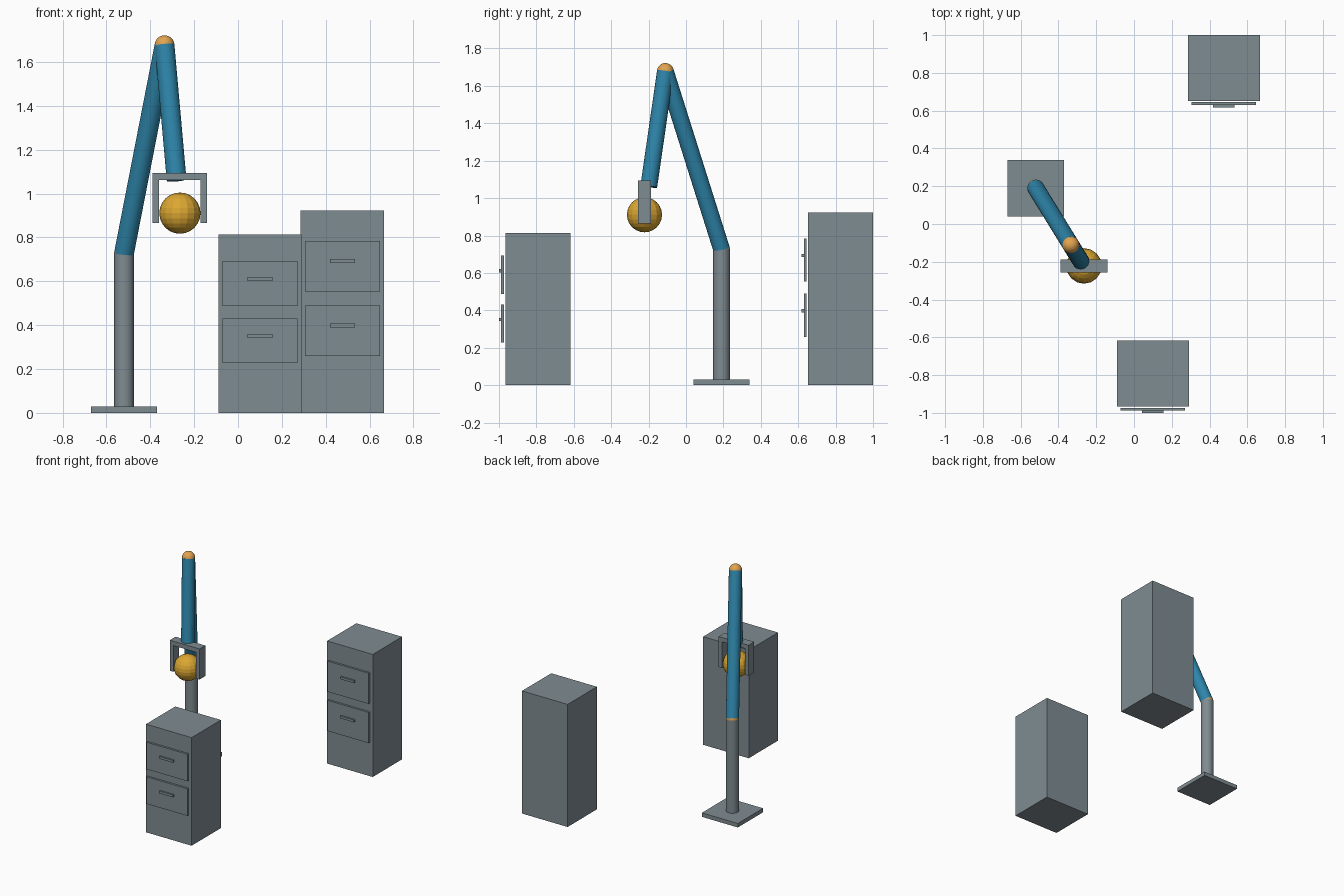
import bpy
from mathutils import Vector

if "Cube" in bpy.data.objects:
    bpy.data.objects.remove(bpy.data.objects["Cube"])


def material(name, rgb):
    m = bpy.data.materials.new(name)
    lin = [c / 12.92 if c <= 0.04045 else ((c + 0.055) / 1.055) ** 2.4
           for c in (v / 255 for v in rgb)]
    m.diffuse_color = (*lin, 1)
    m.use_nodes = True
    m.node_tree.nodes["Principled BSDF"].inputs["Base Color"].default_value = m.diffuse_color
    return m


GREY = material("steel grey", (127, 140, 145))
BLUE = material("arm blue", (46, 134, 171))
ORANGE = material("joint orange", (226, 164, 80))
AMBER = material("ball amber", (220, 167, 50))


def finish(name, mat):
    ob = bpy.context.object
    ob.name = ob.data.name = name
    ob.data.materials.append(mat)
    return ob


def box(name, lo, hi, mat=GREY):
    lo, hi = Vector(lo), Vector(hi)
    bpy.ops.mesh.primitive_cube_add(size=1, location=(lo + hi) / 2)
    ob = finish(name, mat)
    ob.scale = hi - lo
    return ob


def rod(name, a, b, radius, mat):
    a, b = Vector(a), Vector(b)
    d = b - a
    bpy.ops.mesh.primitive_cylinder_add(vertices=32, radius=radius, depth=d.length,
                                        location=(a + b) / 2)
    ob = finish(name, mat)
    ob.rotation_euler = d.to_track_quat('Z', 'Y').to_euler()
    return ob


def ball(name, loc, radius, mat, segments, rings):
    bpy.ops.mesh.primitive_uv_sphere_add(segments=segments, ring_count=rings,
                                         radius=radius, location=loc)
    return finish(name, mat)


# Filing cabinets with two drawers each
def cabinet(name, cx, front, height):
    box(name + "_body", (cx - 0.19, front, 0), (cx + 0.19, front + 0.348, height))
    for label, frac in (("lower", 0.405), ("upper", 0.725)):
        z, hh = frac * height, 0.125 * height
        box(f"{name}_{label}_drawer", (cx - 0.171, front - 0.022, z - hh),
            (cx + 0.171, front - 0.007, z + hh))
        hz = z + 0.026 * height
        box(f"{name}_{label}_handle", (cx - 0.057, front - 0.034, hz - 0.009),
            (cx + 0.057, front - 0.022, hz + 0.009))


cabinet("back_cabinet", 0.476, 0.652, 0.923)
cabinet("front_cabinet", 0.10, -0.966, 0.814)

# Arm stand
R = 0.045
shoulder = (-0.52, 0.19, 0.727)
elbow = (-0.335, -0.11, 1.677)
wrist = (-0.28, -0.199, 1.062)
box("base_plate", (-0.67, 0.04, 0), (-0.37, 0.34, 0.03))
rod("column", (-0.52, 0.19, 0.03), shoulder, R, GREY)

# Arm links and joints
rod("upper_arm", shoulder, elbow, R, BLUE)
rod("forearm", elbow, wrist, R, BLUE)
ball("shoulder_joint", shoulder, R, ORANGE, 32, 16)
ball("elbow_joint", elbow, R, ORANGE, 32, 16)

# Gripper: crossbar and two fingers
gx, gy, hw, hd = -0.265, -0.222, 0.124, 0.034
box("gripper_bar", (gx - hw, gy - hd, 1.062), (gx + hw, gy + hd, 1.095))
for label, s in (("left", -1), ("right", 1)):
    x0, x1 = sorted((gx + s * hw, gx + s * (hw - 0.029)))
    box(f"{label}_finger", (x0, gy - hd, 0.865), (x1, gy + hd, 1.062))

# Held ball
ball("held_ball", (gx, gy, 0.911), 0.094, AMBER, 16, 12)
